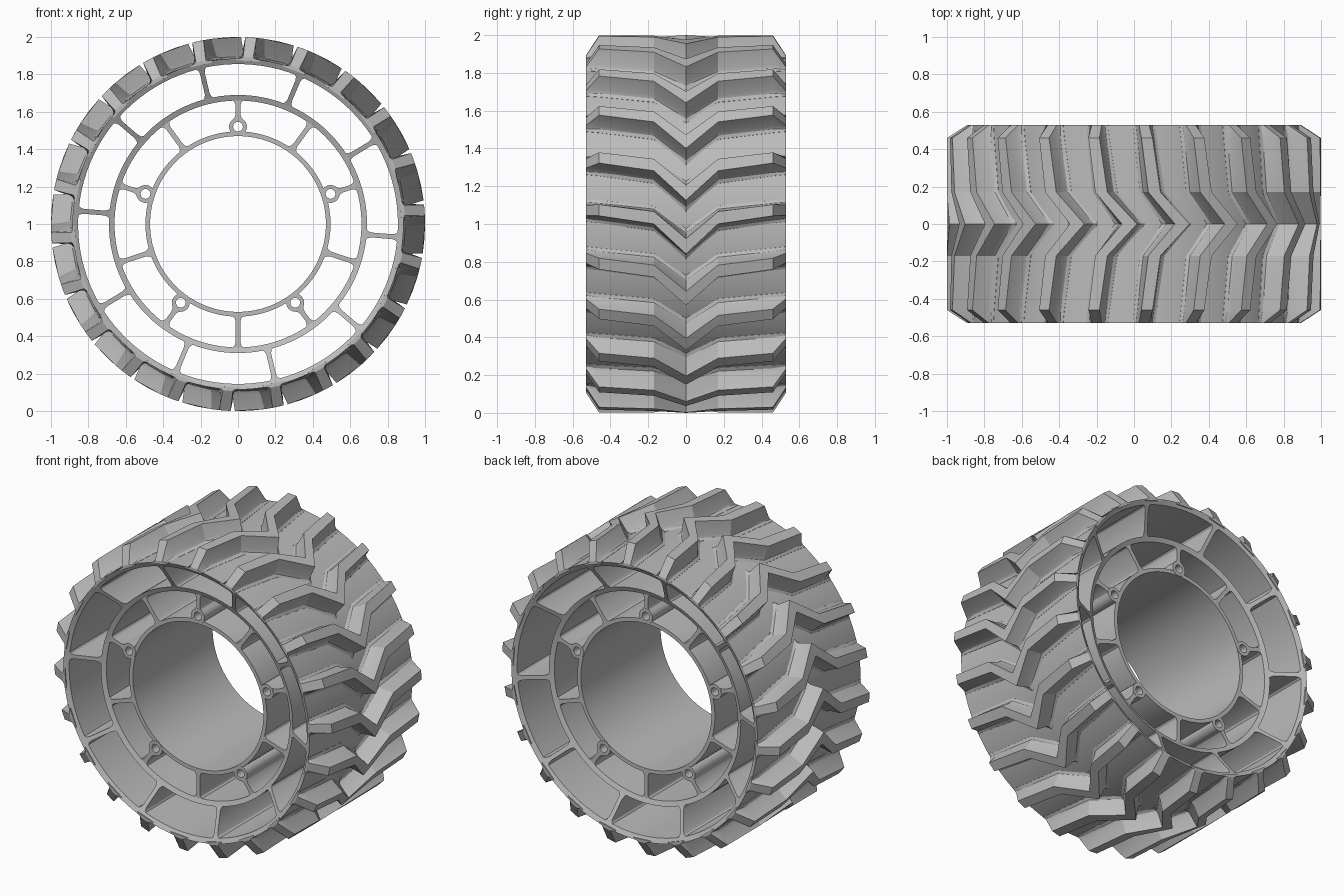
import bpy, bmesh
from math import sin, cos, pi, radians

cube = bpy.data.objects.get("Cube")
if cube:
    bpy.data.objects.remove(cube, do_unlink=True)

grey = bpy.data.materials.new("plain grey")
grey.use_nodes = True
COLOUR = (0.5, 0.5, 0.5, 1)
grey.diffuse_color = COLOUR
grey.node_tree.nodes["Principled BSDF"].inputs["Base Color"].default_value = COLOUR

HALF = 0.53        # half width of the wheel
RIM = 0.885        # tread base radius
HUB_HALF = 0.41    # half width of the hub
LUGS = 22


def dish(r):
    """Half width at radius r: conical outside, flat around the hub."""
    return max(HUB_HALF, HALF - (RIM - r) * 0.55)


def polar(r, angle, y):
    return (r * cos(angle), y, 1 + r * sin(angle))


def finish(bm, name):
    bmesh.ops.recalc_face_normals(bm, faces=bm.faces)
    mesh = bpy.data.meshes.new(name)
    bm.to_mesh(mesh)
    bm.free()
    mesh.materials.append(grey)
    obj = bpy.data.objects.new(name, mesh)
    bpy.context.collection.objects.link(obj)
    bpy.ops.object.select_all(action="DESELECT")
    bpy.context.view_layer.objects.active = obj
    obj.select_set(True)
    bpy.ops.object.shade_smooth_by_angle(angle=radians(28))


def loft(bm, sections, closed=False):
    """Skin a row of point loops, capping the ends unless closed."""
    rows = [[bm.verts.new(p) for p in s] for s in sections]
    n = len(rows[0])
    pairs = list(zip(rows, rows[1:]))
    if closed:
        pairs.append((rows[-1], rows[0]))
    else:
        bm.faces.new(rows[0])
        bm.faces.new(rows[-1])
    for a, b in pairs:
        for i in range(n):
            j = (i + 1) % n
            bm.faces.new((a[i], a[j], b[j], b[i]))


def tube(bm, inner, outer, y_inner, y_outer, steps, cx=0, cz=0):
    """Ring around the y axis with its own half width at each radius."""
    profile = ((inner, -y_inner), (outer, -y_outer), (outer, y_outer), (inner, y_inner))
    sections = []
    for k in range(steps):
        a = 2 * pi * k / steps
        sections.append([(cx + r * cos(a), y, 1 + cz + r * sin(a)) for r, y in profile])
    loft(bm, sections, closed=True)


def spoke(bm, angle, r0, r1, half_thick=0.013):
    """Radial web that flares where it meets the rings."""
    stations = ((r0, 2.4), (r0 + 0.012, 1.4), (r0 + 0.03, 1),
                (r1 - 0.03, 1), (r1 - 0.012, 1.4), (r1, 2.4))
    sections = []
    for r, flare in stations:
        t, y = half_thick * flare / r, dish(r)
        sections.append([polar(r, angle - t, -y), polar(r, angle + t, -y),
                         polar(r, angle + t, y), polar(r, angle - t, y)])
    loft(bm, sections)


# Concentric rings
for name, inner, outer in (("tread_base", 0.855, RIM),
                           ("middle_ring", 0.66, 0.69),
                           ("hub_ring", 0.47, 0.495)):
    bm = bmesh.new()
    tube(bm, inner, outer, dish(inner), dish(outer), 110)
    finish(bm, name)

# Outer webs between the tread and the middle ring
bm = bmesh.new()
for k in range(10):
    spoke(bm, radians(31.3 + 36 * k), 0.686, 0.858)
finish(bm, "outer_spokes")

# Inner webs, every second one starting at a bolt boss
bm = bmesh.new()
for k in range(10):
    spoke(bm, radians(18 + 36 * k), 0.492 if k % 2 else 0.557, 0.663)
finish(bm, "inner_spokes")

# Bolt bosses with through holes
bm = bmesh.new()
for k in range(5):
    a = radians(18 + 72 * k)
    tube(bm, 0.026, 0.048, HUB_HALF + 0.002, HUB_HALF + 0.002, 24,
         0.52 * cos(a), 0.52 * sin(a))
finish(bm, "bolt_bosses")

# Chevron lugs: half of the path as (y, lag angle, width factor, top radius)
half_path = ((HALF, 0, 1, 0.893), (0.46, 0.5, 1, 1.0), (0.17, 2.8, 1.1, 1.0))
path = [(-y, *rest) for y, *rest in half_path]
path.append((0, 11.5, 1.35, 1.0))
path += list(reversed(half_path))

bm = bmesh.new()
for k in range(LUGS):
    start = radians(4.7 + 360 / LUGS * k)
    sections = []
    for y, lag, wide, top in path:
        a = start - radians(lag)
        rise = top - RIM
        side = [(0.07, RIM - 0.01), (0.068, RIM + 0.001), (0.05, RIM + rise * 0.1),
                (0.042, RIM + rise * 0.25), (0.03, top)]
        left = [polar(r, a - w * wide, y) for w, r in side]
        right = [polar(r, a + w * wide, y) for w, r in reversed(side)]
        sections.append(left + right)
    loft(bm, sections)
finish(bm, "tread_lugs")
